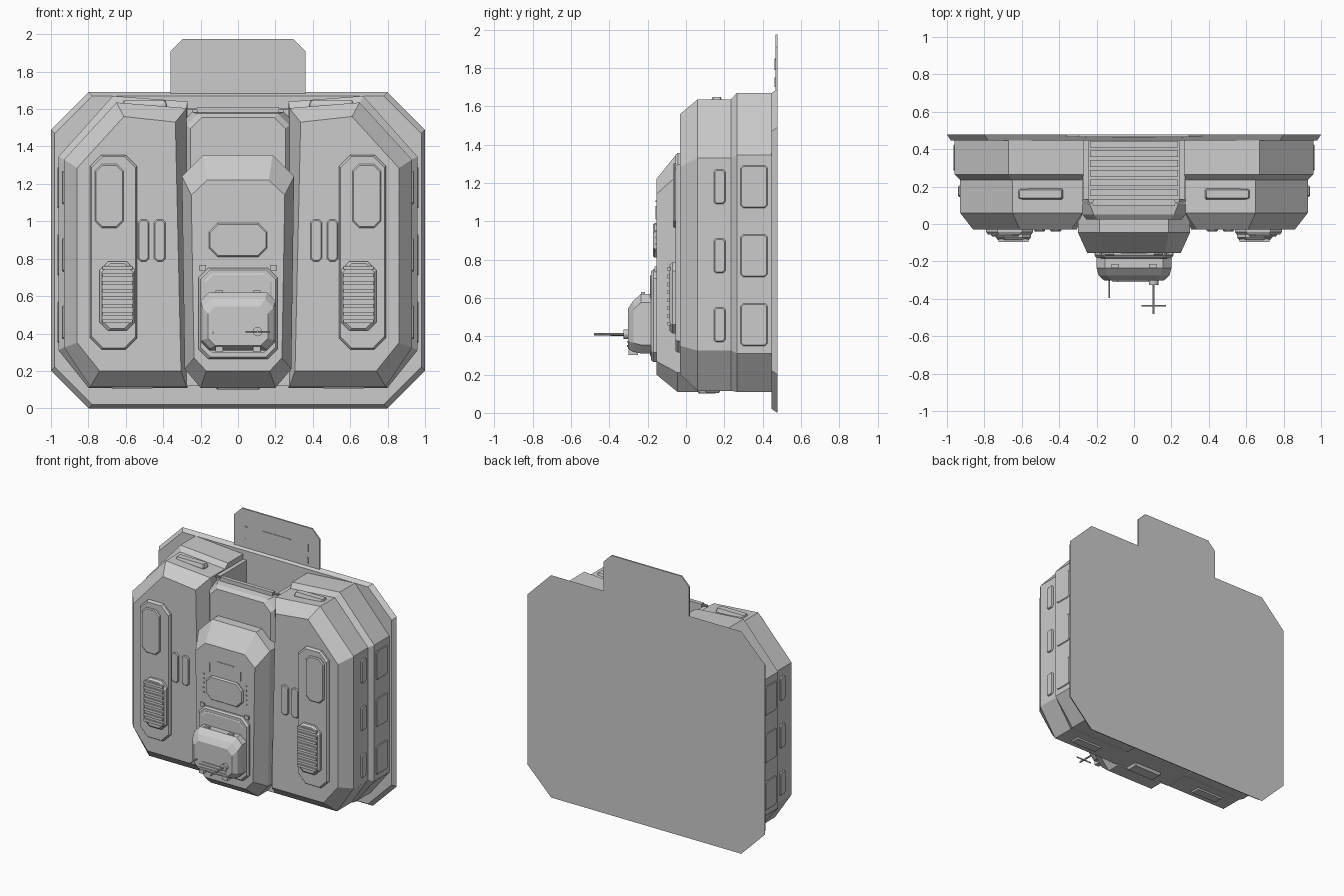
import bpy
import bmesh
import math

if "Cube" in bpy.data.objects:
    bpy.data.objects.remove(bpy.data.objects["Cube"])

grey = bpy.data.materials.new("plain_grey")
grey.use_nodes = True
grey.diffuse_color = (0.6, 0.6, 0.6, 1)
grey.node_tree.nodes["Principled BSDF"].inputs["Base Color"].default_value = (0.6, 0.6, 0.6, 1)


def finish(name, bm, mirror=False):
    bmesh.ops.recalc_face_normals(bm, faces=bm.faces)
    mesh = bpy.data.meshes.new(name)
    bm.to_mesh(mesh)
    bm.free()
    mesh.materials.append(grey)
    ob = bpy.data.objects.new(name, mesh)
    bpy.context.collection.objects.link(ob)
    if mirror:
        ob.modifiers.new("Mirror", "MIRROR").use_clip = False
    return ob


def loft(name, sections, mirror=False, axis="y"):
    """Join matching outlines, each given as (depth, points), and cap the ends."""
    bm = bmesh.new()
    rings = []
    for d, pts in sections:
        place = {"y": lambda a, b: (a, d, b), "x": lambda a, b: (d, a, b),
                 "z": lambda a, b: (a, b, d)}[axis]
        rings.append([bm.verts.new(place(a, b)) for a, b in pts])
    n = len(rings[0])
    for r, s in zip(rings, rings[1:]):
        for i in range(n):
            j = (i + 1) % n
            bm.faces.new((r[i], r[j], s[j], s[i]))
    bm.faces.new(rings[0])
    bm.faces.new(rings[-1])
    return finish(name, bm, mirror)


def octagon(a0, a1, b0, b1, c):
    return [(a0, b0 + c), (a0, b1 - c), (a0 + c, b1), (a1 - c, b1),
            (a1, b1 - c), (a1, b0 + c), (a1 - c, b0), (a0 + c, b0)]


def plate(name, a0, a1, b0, b1, c, back, front, bev=0.01, mirror=False, axis="y"):
    """Octagonal plate with a bevelled outer edge."""
    mid = front + (back - front) * 0.4
    return loft(name, [(back, octagon(a0, a1, b0, b1, c)), (mid, octagon(a0, a1, b0, b1, c)),
                       (front, octagon(a0 + bev, a1 - bev, b0 + bev, b1 - bev, c))], mirror, axis)


def box(name, x0, x1, y0, y1, z0, z1, mirror=False):
    rect = [(x0, z0), (x1, z0), (x1, z1), (x0, z1)]
    return loft(name, [(y0, rect), (y1, rect)], mirror)


def sym(half):
    return half + [(-x, z) for x, z in reversed(half)]


def rod(name, p, radius, length, along="Y", sides=10):
    bpy.ops.mesh.primitive_cylinder_add(vertices=sides, radius=radius, depth=length, location=p)
    ob = bpy.context.object
    ob.name = name
    ob.rotation_euler = {"X": (0, math.pi / 2, 0), "Y": (math.pi / 2, 0, 0), "Z": (0, 0, 0)}[along]
    ob.data.materials.append(grey)
    bpy.ops.object.shade_smooth_by_angle()


# Back plate and its top tab
loft("back_plate", [(0.478, octagon(-1, 1, 0, 1.69, 0.2)),
                    (0.447, octagon(-0.98, 0.98, 0.02, 1.67, 0.2))])
tab = sym([(-0.36, 1.6), (-0.36, 1.91), (-0.295, 1.975)])
loft("top_tab", [(0.478, tab), (0.466, tab)])
box("tab_line", -0.12, 0.12, 0.462, 0.467, 1.84, 1.848)
box("tab_side_line", 0.257, 0.265, 0.462, 0.467, 1.7, 1.75, True)
box("tab_upper_line", 0.257, 0.265, 0.462, 0.467, 1.79, 1.845, True)
box("tab_hook", 0.25, 0.265, 0.462, 0.467, 1.838, 1.846, True)


# Side pods: stepped rear tier, front tier and sloped face
def pod(out, low, high, shoulder, top, inner, inner_top, bottom, corner):
    return [(out, low), (out, high), (shoulder, top), (inner_top, top - 0.03),
            (inner, bottom), (corner, bottom)]


rear = pod(0.96, 0.31, 1.345, 0.67, 1.67, 0.27, 0.27, 0.11, 0.8)
mid = pod(0.93, 0.325, 1.33, 0.65, 1.635, 0.275, 0.275, 0.115, 0.79)
face = pod(0.86, 0.35, 1.285, 0.61, 1.56, 0.305, 0.335, 0.2, 0.74)
loft("side_pod", [(0.46, rear), (0.265, rear), (0.235, mid), (0.06, mid), (-0.03, face)], True)

# Pod front details
plate("pod_panel", 0.54, 0.79, 0.315, 1.355, 0.06, -0.025, -0.055, 0.008, True)
plate("pod_pad", 0.612, 0.765, 0.965, 1.305, 0.035, -0.05, -0.067, 0.006, True)
plate("pod_vent_frame", 0.55, 0.74, 0.415, 0.785, 0.045, -0.05, -0.085, 0.012, True)
for i in range(8):
    z = 0.455 + i * 0.041
    box("pod_vent_slat", 0.565, 0.725, -0.097, -0.08, z, z + 0.02, True)
for x in (0.388, 0.475):
    plate("pod_small_pad", x, x + 0.06, 0.785, 1.01, 0.015, -0.025, -0.04, 0.005, True)

# Pod side panels and slots
for z in (0.35, 0.71, 1.07):
    plate("side_panel", 0.285, 0.425, z, z + 0.22, 0.012, 0.955, 0.966, 0.004, True, "x")
    plate("side_slot", 0.145, 0.205, z + 0.02, z + 0.2, 0.01, 0.925, 0.941, 0.005, True, "x")

# Vents on the pod tops and undersides
plate("top_vent", 0.38, 0.62, 0.13, 0.19, 0.006, 1.59, 1.647, 0.008, True, "z")
plate("bottom_vent", 0.45, 0.68, 0.1, 0.18, 0.006, 0.13, 0.105, 0.008, True, "z")
plate("centre_bottom_vent", -0.12, 0.12, 0.06, 0.16, 0.006, 0.13, 0.1, 0.008, False, "z")

# Centre core with slatted floor and upper panel
box("centre_core", -0.275, 0.275, 0.05, 0.46, 0.12, 1.28)
for i in range(6):
    y = 0.15 + i * 0.052
    box("floor_slat", -0.235, 0.235, y, y + 0.035, 1.27, 1.295)
box("channel_rail", 0.24, 0.272, 0.13, 0.46, 1.2, 1.6, True)
loft("upper_panel", [(0.13, octagon(-0.275, 0.275, 1.2, 1.585, 0.03)),
                     (0.05, octagon(-0.275, 0.275, 1.2, 1.575, 0.06)),
                     (0.025, octagon(-0.255, 0.255, 1.22, 1.555, 0.06))])
box("panel_top_bar", -0.22, 0.22, 0.1, 0.13, 1.58, 1.61)
box("bar_end", 0.22, 0.34, 0.108, 0.118, 1.595, 1.603, True)

# Centre column
outer = sym([(-0.2, 0.11), (-0.285, 0.21), (-0.3, 1.24), (-0.185, 1.355)])
inner = sym([(-0.17, 0.2), (-0.235, 0.27), (-0.25, 1.14), (-0.165, 1.22)])
loft("centre_column", [(0.06, outer), (-0.045, outer), (-0.155, inner)])
plate("column_panel", -0.155, 0.155, 0.81, 0.99, 0.045, -0.15, -0.172, 0.006)
box("column_line", -0.07, 0.07, -0.159, -0.15, 1.1, 1.107)
box("column_bracket", 0.128, 0.134, -0.159, -0.15, 1.01, 1.08, True)
for i in range(5):
    z = 0.84 + i * 0.035
    box("column_rivet", 0.175, 0.185, -0.16, -0.15, z, z + 0.01, True)
box("column_clip", 0.17, 0.205, -0.165, -0.15, 0.735, 0.765, True)

# Lower unit with chamfered housing
plate("unit_base", -0.21, 0.21, 0.265, 0.75, 0.05, -0.15, -0.182, 0.01)
plate("unit_inset", -0.18, 0.18, 0.295, 0.72, 0.04, -0.178, -0.188, 0.006)
loft("unit_housing", [(-0.17, octagon(-0.2, 0.2, 0.31, 0.62, 0.045)),
                      (-0.235, octagon(-0.2, 0.2, 0.31, 0.62, 0.045)),
                      (-0.275, octagon(-0.19, 0.19, 0.32, 0.585, 0.045)),
                      (-0.302, octagon(-0.16, 0.16, 0.335, 0.545, 0.04))])
for z, w in ((0.345, 0.115), (0.368, 0.115), (0.39, 0.09)):
    box("unit_slit", -w, w, -0.309, -0.295, z, z + 0.008)
box("unit_foot", 0.08, 0.12, -0.3, -0.25, 0.302, 0.33, True)
box("unit_top_stud", 0.08, 0.12, -0.235, -0.215, 0.615, 0.63, True)

# Antennas
rod("antenna_base", (0.105, -0.31, 0.41), 0.025, 0.03, "Y", 12)
rod("antenna_rod", (0.105, -0.39, 0.41), 0.006, 0.18)
rod("antenna_crossbar", (0.105, -0.437, 0.41), 0.005, 0.13, "X")
rod("short_antenna", (-0.132, -0.34, 0.405), 0.005, 0.11)
